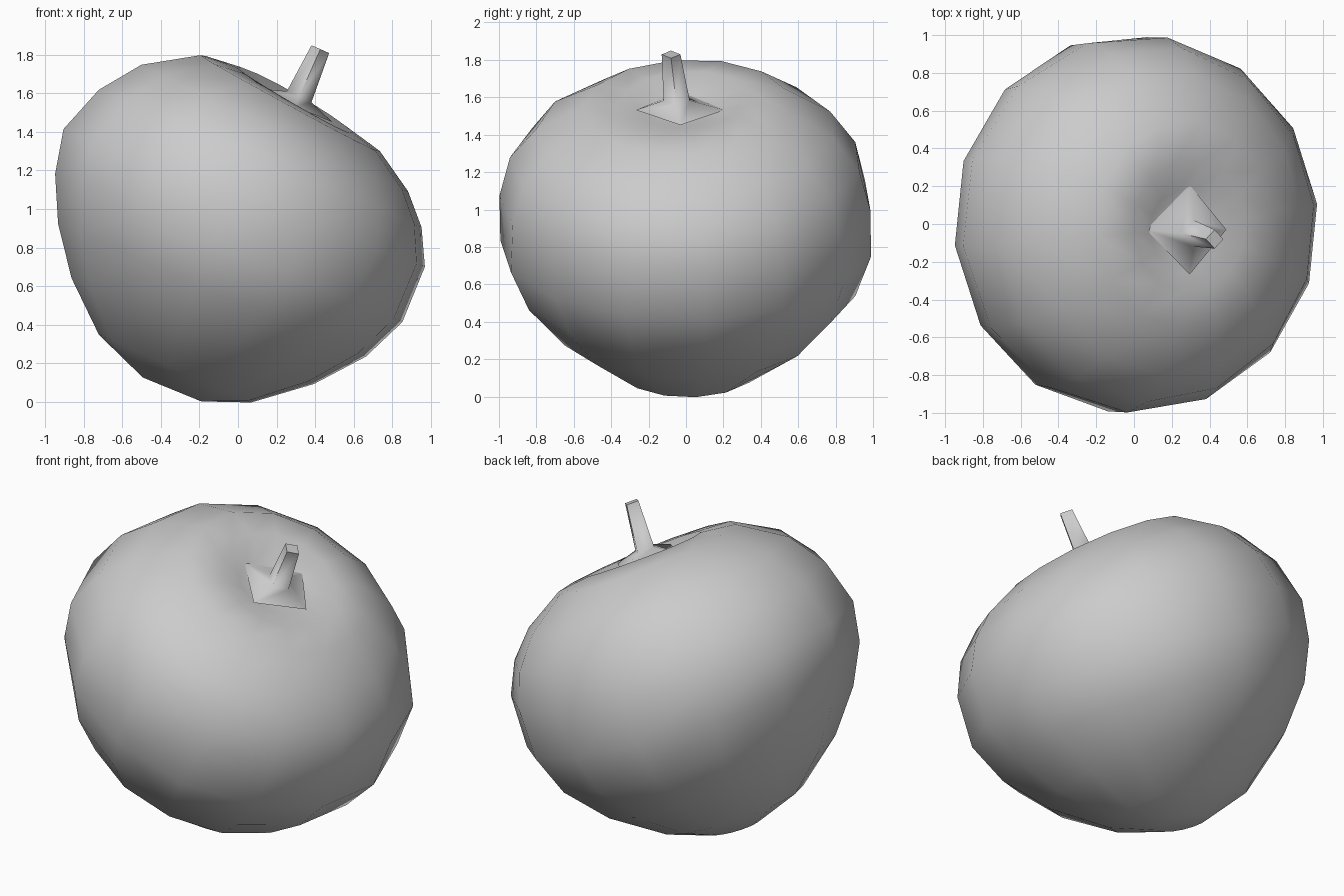
import bpy, bmesh, math
from mathutils import Matrix, Vector

cube = bpy.data.objects.get("Cube")
if cube:
    bpy.data.objects.remove(cube, do_unlink=True)

grey = bpy.data.materials.new("light grey")
grey.use_nodes = True
colour = (0.6, 0.6, 0.6, 1)
grey.diffuse_color = colour
grey.node_tree.nodes["Principled BSDF"].inputs["Base Color"].default_value = colour

CENTRE = Vector((0, 0, 0.87))
TILT = Matrix.Translation(CENTRE) @ Matrix.Rotation(math.radians(24), 4, 'Y')


def loft(name, rings, sides, phase, angle):
    """Skin rings of (left radius, left height, right radius, right height,
    y offset, y scale, extra height at the back)."""
    bm = bmesh.new()
    loops = []
    for r_left, h_left, r_right, h_right, y, wide, back in rings:
        loop = []
        for i in range(sides):
            a = math.tau * (i + phase) / sides
            t = ((1 + math.cos(a)) / 2) ** 1.2
            r = r_left + (r_right - r_left) * t
            h = h_left + (h_right - h_left) * t + back * math.sin(a)
            point = Vector((r * math.cos(a), r * wide * math.sin(a) + y, h))
            loop.append(bm.verts.new(TILT @ point))
        loops.append(loop)
    for low, high in zip(loops, loops[1:]):
        for i in range(sides):
            j = (i + 1) % sides
            bm.faces.new((low[i], low[j], high[j], high[i]))
    bm.faces.new(loops[0][::-1])
    bm.faces.new(loops[-1])
    mesh = bpy.data.meshes.new(name)
    bm.to_mesh(mesh)
    bm.free()
    mesh.materials.append(grey)
    obj = bpy.data.objects.new(name, mesh)
    bpy.context.collection.objects.link(obj)
    bpy.ops.object.select_all(action='DESELECT')
    obj.select_set(True)
    bpy.context.view_layer.objects.active = obj
    bpy.ops.object.shade_smooth_by_angle(angle=math.radians(angle))


# Fruit body: higher, fuller shoulder on the left, shallow hollow round the stem
loft("fruit_body", [
    (0.15, -0.88, 0.18, -0.87, 0.02, 0.8, 0),
    (0.45, -0.77, 0.42, -0.77, 0.01, 0.9, 0),
    (0.70, -0.56, 0.68, -0.55, 0.01, 1.01, 0),
    (0.88, -0.33, 0.87, -0.31, 0.01, 1.03, 0),
    (1.00, -0.10, 0.97, -0.07, 0, 1.01, 0),
    (1.055, 0.13, 0.96, 0.24, 0, 0.985, 0),
    (0.97, 0.39, 0.86, 0.42, 0, 1.02, 0),
    (0.82, 0.60, 0.72, 0.56, 0, 1.03, 0.01),
    (0.56, 0.77, 0.50, 0.69, 0, 1.03, 0.02),
    (0.36, 0.79, 0.33, 0.72, -0.01, 1, 0.025),
    (0.23, 0.72, 0.20, 0.71, -0.03, 1, 0.005),
    (0.07, 0.71, 0.07, 0.71, -0.05, 1, 0),
], 14, 0.25, 80)

# Stem: tapered stalk rising from a four-pointed flare in the hollow
loft("stem", [
    (0.25, 0.72, 0.21, 0.73, -0.03, 1.02, 0),
    (0.07, 0.78, 0.07, 0.78, -0.05, 1, 0),
    (0.05, 1.05, 0.05, 1.05, -0.08, 1, 0),
], 4, 0, 75)
